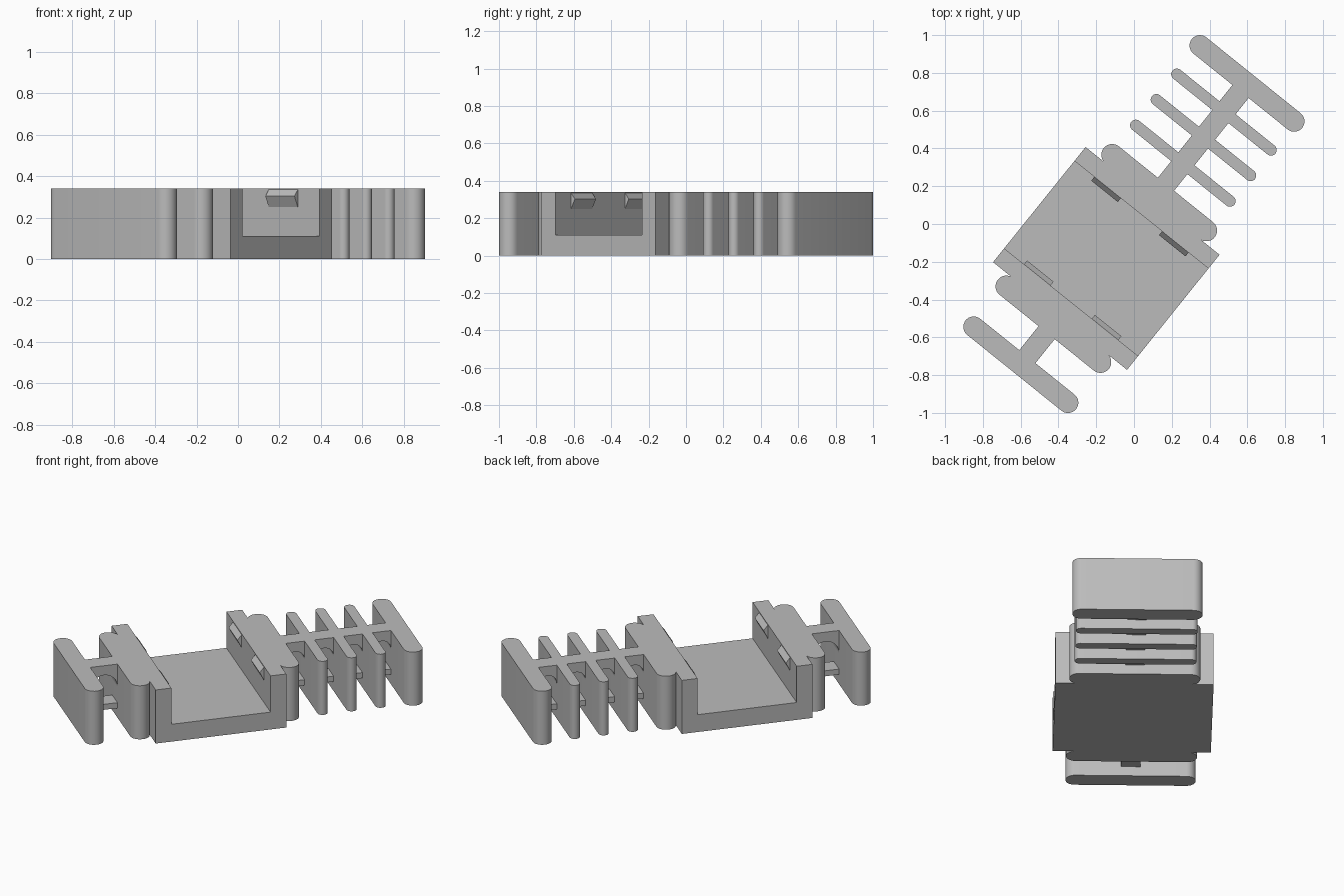
import bpy, bmesh, math
from mathutils import Matrix, Vector

if "Cube" in bpy.data.objects:
    bpy.data.objects.remove(bpy.data.objects["Cube"])

TURN = Matrix.Rotation(math.radians(-38.8), 4, 'Z')   # whole holder lies diagonally
TOP = 0.34
grey = bpy.data.materials.new("mid_grey")
grey.diffuse_color = (0.5, 0.5, 0.5, 1)
grey.use_nodes = True
grey.node_tree.nodes["Principled BSDF"].inputs["Base Color"].default_value = grey.diffuse_color


def prism(name, points, offset):
    """Extrude a closed outline of 3D points by offset."""
    bm = bmesh.new()
    face = bm.faces.new([bm.verts.new(p) for p in points])
    ext = bmesh.ops.extrude_face_region(bm, geom=[face])
    verts = [v for v in ext["geom"] if isinstance(v, bmesh.types.BMVert)]
    bmesh.ops.translate(bm, verts=verts, vec=Vector(offset))
    bmesh.ops.recalc_face_normals(bm, faces=bm.faces)
    bm.transform(TURN)
    me = bpy.data.meshes.new(name)
    bm.to_mesh(me)
    bm.free()
    me.materials.append(grey)
    ob = bpy.data.objects.new(name, me)
    bpy.context.collection.objects.link(ob)
    bpy.ops.object.select_all(action='DESELECT')
    ob.select_set(True)
    bpy.context.view_layer.objects.active = ob
    bpy.ops.object.shade_smooth_by_angle(angle=math.radians(30))
    return ob


def side_profile(name, yz, half, x=0):
    """Outline in length/height, extruded across the width."""
    return prism(name, [(x - half, y, z) for y, z in yz], (2 * half, 0, 0))


def round_bar(name, y, r, reach=0.32, n=16):
    """Full-height crosswise bar with round ends."""
    pts = []
    for side in (1, -1):
        for i in range(n + 1):
            a = math.pi * i / n - math.pi / 2
            pts.append((side * (reach + r * math.cos(a)), y + side * r * math.sin(a), 0))
    return prism(name, pts, (0, 0, TOP))


def link(name, y0, y1, n=16):
    """Arched stem on top and a thin tab below, joining two bars."""
    r, mid, spring = (y1 - y0) / 2, (y0 + y1) / 2, 0.28 - (y1 - y0) / 2
    e = 0.01
    arch = [(y0 - e, TOP), (y0 - e, spring)]
    arch += [(mid - r * math.cos(math.pi * i / n), spring + r * math.sin(math.pi * i / n))
             for i in range(n + 1)]
    arch += [(y1 + e, spring), (y1 + e, TOP)]
    side_profile(name + "_stem", arch, 0.055)
    side_profile(name + "_tab", [(y0 - e, 0.06), (y1 + e, 0.06), (y1 + e, 0.095), (y0 - e, 0.095)], 0.055)


# Open tray with two end walls
Y0, Y1, WALL, FLOOR = -0.625, 0.157, 0.094, 0.11
side_profile("tray", [(Y0, 0), (Y1, 0), (Y1, TOP), (Y1 - WALL, TOP), (Y1 - WALL, FLOOR),
                      (Y0 + WALL, FLOOR), (Y0 + WALL, TOP), (Y0, TOP)], 0.455)

# Wedge clips on the inner wall faces
for wall_y, d in ((Y1 - WALL, -1), (Y0 + WALL, 1)):
    for x in (-0.23, 0.23):
        side_profile("clip", [(wall_y - d * 0.005, 0.335), (wall_y, 0.335), (wall_y + d * 0.026, 0.303),
                              (wall_y, 0.25), (wall_y - d * 0.005, 0.25)], 0.09, x)

# Crosswise bars: (position, half thickness)
long_side = [(0.213, 0.057), (0.413, 0.03), (0.587, 0.03), (0.760, 0.03), (0.955, 0.055)]
short_side = [(-0.956, 0.055), (-0.681, 0.057)]
for label, bars in (("long_side", long_side), ("short_side", short_side)):
    for y, r in bars:
        round_bar(label + ("_fin" if r < 0.05 else "_bar"), y, r)
    for (ya, ra), (yb, rb) in zip(bars, bars[1:]):
        link(label, ya + ra, yb - rb)
